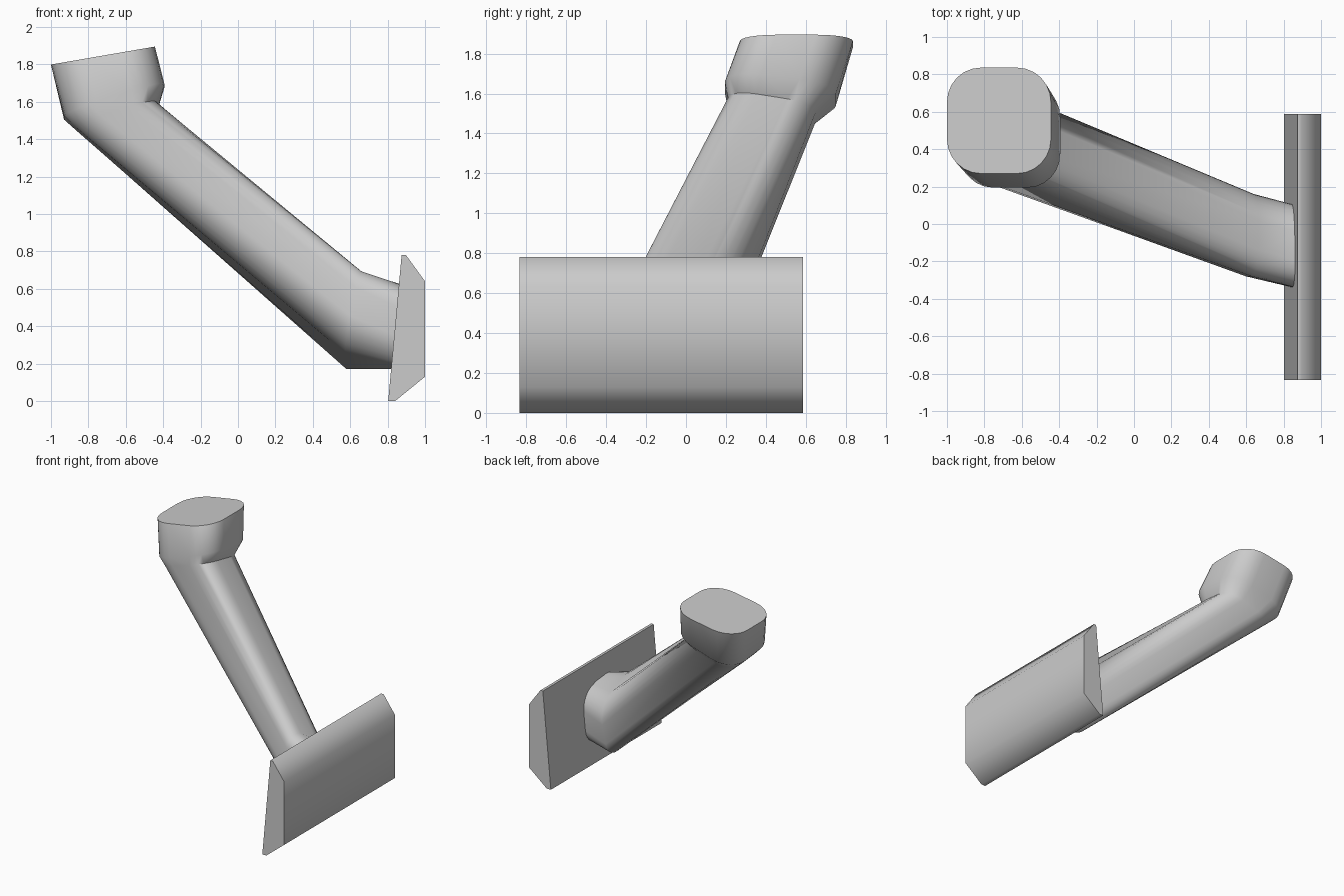
import bpy, bmesh, math
from mathutils import Vector

if "Cube" in bpy.data.objects:
    bpy.data.objects.remove(bpy.data.objects["Cube"])


def finish(name, bm, angle):
    bmesh.ops.recalc_face_normals(bm, faces=bm.faces)
    mesh = bpy.data.meshes.new(name)
    bm.to_mesh(mesh)
    bm.free()
    ob = bpy.data.objects.new(name, mesh)
    bpy.context.collection.objects.link(ob)
    bpy.ops.object.select_all(action='DESELECT')
    ob.select_set(True)
    bpy.context.view_layer.objects.active = ob
    bpy.ops.object.shade_smooth_by_angle(angle=math.radians(angle))
    return ob


def rounded_square(radius=0.65, steps=6):
    """Unit rounded square as (u, v) pairs."""
    pts = []
    for k in range(4):
        corner = math.radians(45 + 90 * k)
        cx = math.copysign(1 - radius, math.cos(corner))
        cy = math.copysign(1 - radius, math.sin(corner))
        for i in range(steps + 1):
            a = math.radians(90 * k + 90 * i / steps)
            pts.append((cx + radius * math.cos(a), cy + radius * math.sin(a)))
    return pts


def loft(name, rings, angle):
    bm = bmesh.new()
    loops = []
    for centre, u, v in rings:
        c, u, v = Vector(centre), Vector(u), Vector(v)
        loops.append([bm.verts.new(c + u * a + v * b) for a, b in rounded_square()])
    n = len(loops[0])
    for lo, hi in zip(loops, loops[1:]):
        for i in range(n):
            j = (i + 1) % n
            bm.faces.new((lo[i], lo[j], hi[j], hi[i]))
    bm.faces.new(loops[0])
    bm.faces.new(loops[-1])
    return finish(name, bm, angle)


# Bent arm with flared head: centre, half-width across, half-width in depth
arm_rings = [
    ((-0.722, 0.553, 1.847), (0.278, 0, 0.048), (0, 0.283, 0)),
    ((-0.662, 0.473, 1.600), (0.268, 0, 0.085), (0, 0.278, -0.03)),
    ((-0.645, 0.430, 1.518), (0.215, 0, 0.068), (0.015, 0.220, -0.035)),
    ((0.620, -0.060, 0.432), (0.045, 0, 0.213), (0.005, 0.220, -0.10)),
    ((0.880, -0.125, 0.392), (0.020, 0, 0.215), (0, 0.220, -0.02)),
]
loft("bent_arm", arm_rings, 60)

# Mounting plate: bevelled profile extruded along y
profile = [(0.803, 0), (0.84, 0), (1.0, 0.13), (1.0, 0.64), (0.897, 0.782), (0.875, 0.782)]
bm = bmesh.new()
face = bm.faces.new([bm.verts.new((x, -0.835, z)) for x, z in profile])
ext = bmesh.ops.extrude_face_region(bm, geom=[face])
bmesh.ops.translate(bm, vec=(0, 1.422, 0),
                    verts=[g for g in ext["geom"] if isinstance(g, bmesh.types.BMVert)])
finish("mounting_plate", bm, 60)
